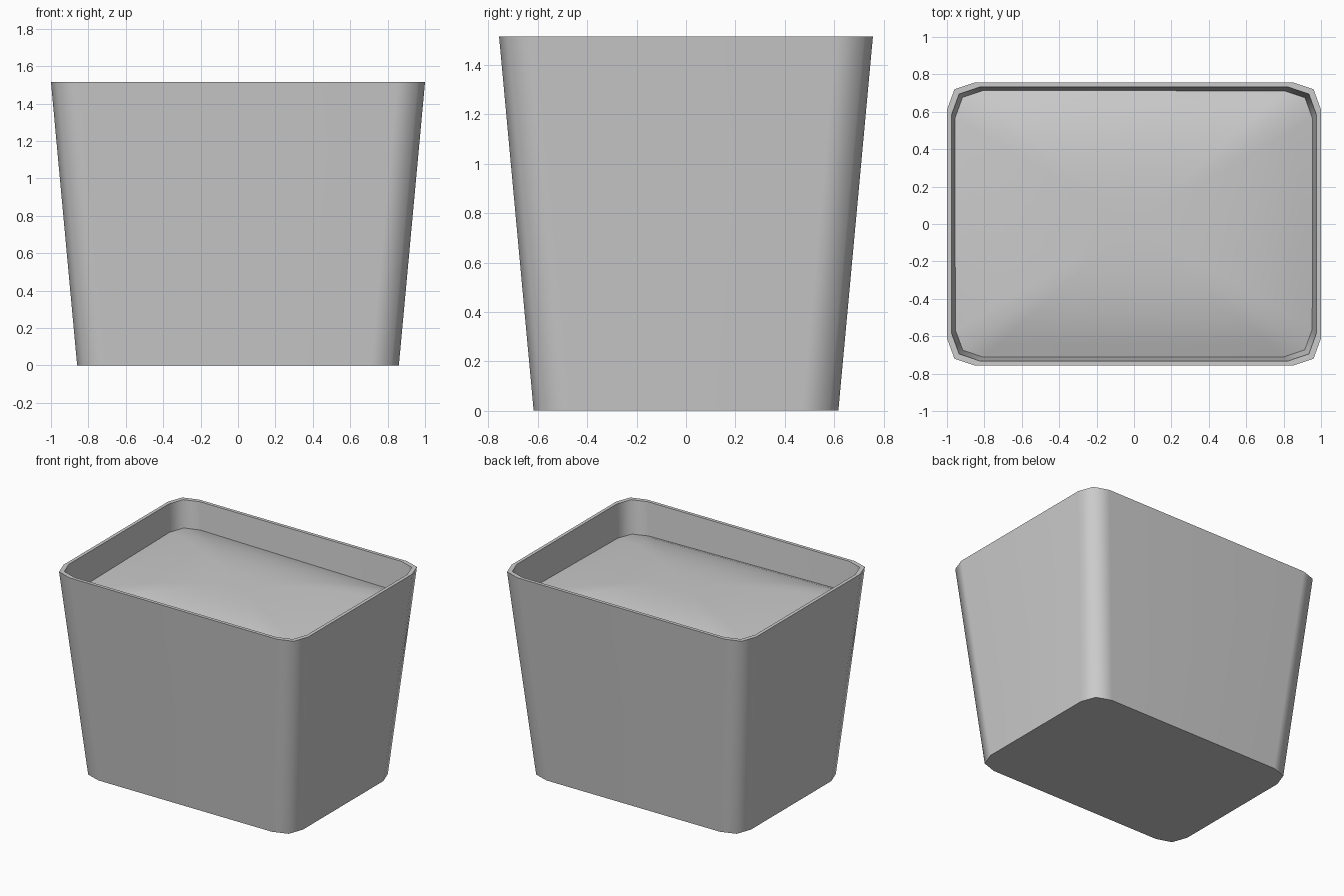
import bpy
import bmesh
import math

cube = bpy.data.objects.get("Cube")
if cube:
    bpy.data.objects.remove(cube, do_unlink=True)

HEIGHT = 1.515
TAPER = 0.14 / HEIGHT      # how far each wall leans out per unit of height
WALL = 0.025
FLOOR = 0.03
FILL_EDGE = 1.295
FILL_RISE = 0.11

grey = bpy.data.materials.new("light grey")
grey.use_nodes = True
colour = (0.6, 0.6, 0.6, 1)
grey.diffuse_color = colour
grey.node_tree.nodes["Principled BSDF"].inputs["Base Color"].default_value = colour


def outline(z, inset=0.0):
    """Rounded rectangle of the tapered body at height z, counter-clockwise."""
    hx = 0.86 + TAPER * z - inset
    hy = 0.617 + TAPER * z - inset
    corner = [(hx, hy - 0.147), (hx - 0.04, hy - 0.037), (hx - 0.15, hy)]
    points = []
    for sx, sy in ((1, 1), (-1, 1), (-1, -1), (1, -1)):
        ordered = corner if sx * sy > 0 else corner[::-1]
        points += [(x * sx, y * sy) for x, y in ordered]
    return points


def loft(name, rings, cap_start=False, cap_end=False):
    """Skin a list of equal rings of 3D points into a smooth object."""
    bm = bmesh.new()
    loops = [[bm.verts.new(p) for p in ring] for ring in rings]
    for a, b in zip(loops, loops[1:]):
        n = len(a)
        for i in range(n):
            j = (i + 1) % n
            bm.faces.new((a[i], a[j], b[j], b[i]))
    if cap_start:
        bm.faces.new(loops[0][::-1])
    if cap_end:
        bm.faces.new(loops[-1])
    mesh = bpy.data.meshes.new(name)
    bm.to_mesh(mesh)
    bm.free()
    mesh.materials.append(grey)
    obj = bpy.data.objects.new(name, mesh)
    bpy.context.collection.objects.link(obj)
    bpy.ops.object.select_all(action="DESELECT")
    obj.select_set(True)
    bpy.context.view_layer.objects.active = obj
    bpy.ops.object.shade_smooth_by_angle(angle=math.radians(60))
    return obj


# Tapered container: outer wall, flat rim, inner wall and floor
levels = [(0, 0), (HEIGHT, 0), (HEIGHT, WALL), (FLOOR, WALL)]
container = loft(
    "container",
    [[(x, y, z) for x, y in outline(z, inset)] for z, inset in levels],
    cap_start=True, cap_end=True)
weighted = container.modifiers.new("even wall shading", "WEIGHTED_NORMAL")
weighted.keep_sharp = True

# Mounded contents, tilted a little towards the back left
edge = outline(FILL_EDGE, WALL - 0.004)
fill_rings = []
for step in range(10, 0, -1):
    t = step / 10
    fill_rings.append([
        (x * t, y * t,
         FILL_EDGE + FILL_RISE * (1 - t ** 3) + 0.014 * (y - x) * t)
        for x, y in edge])
loft("contents", fill_rings, cap_end=True)
